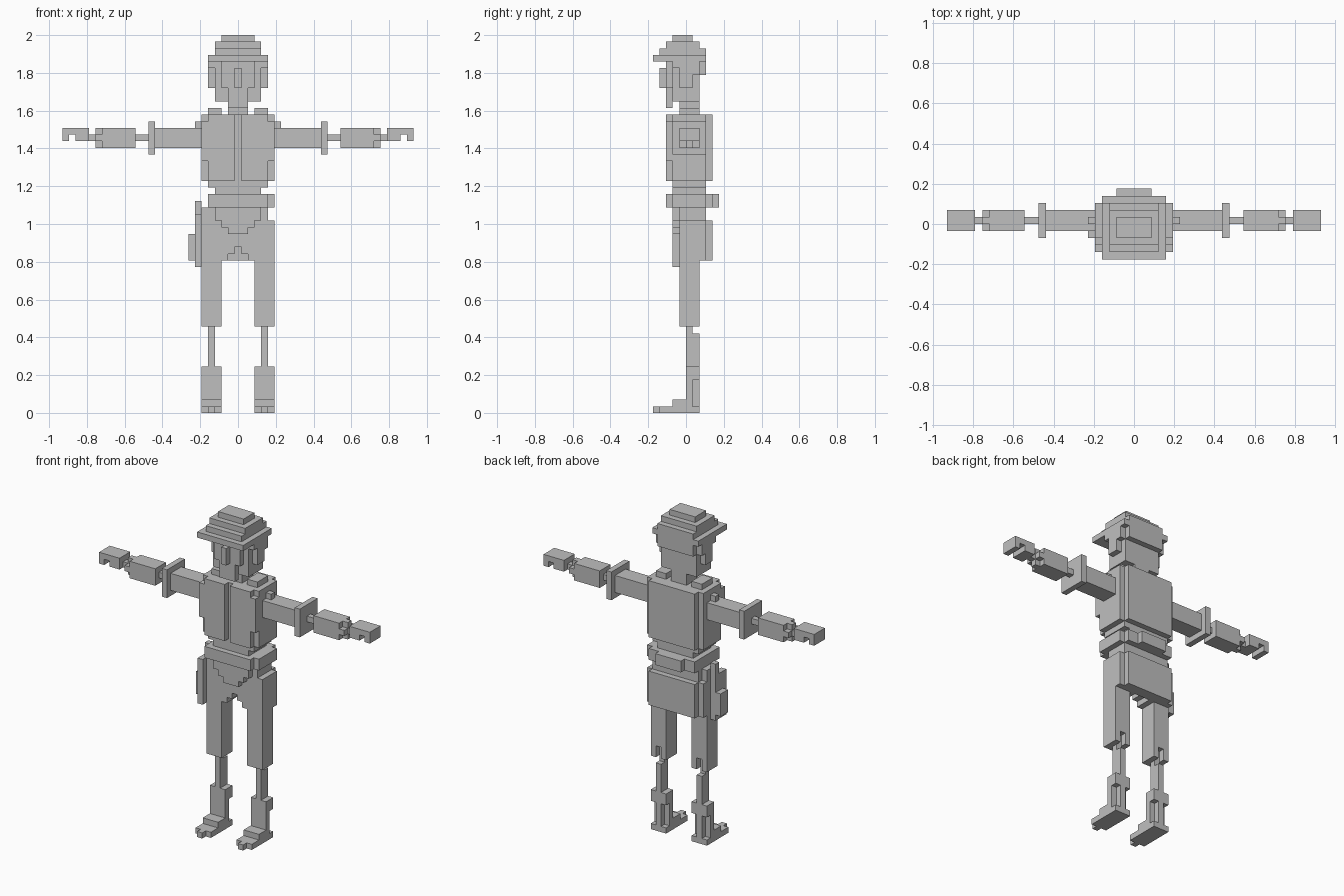
import bpy, bmesh
from math import floor
from mathutils import Vector

if "Cube" in bpy.data.objects:
    bpy.data.objects.remove(bpy.data.objects["Cube"])

V = 2 / 57          # size of one cube
parts, owner = {}, {}

mat = bpy.data.materials.new("plain_grey")
mat.diffuse_color = (0.52, 0.52, 0.52, 1)
mat.use_nodes = True
mat.node_tree.nodes["Principled BSDF"].inputs["Base Color"].default_value = mat.diffuse_color


def box(part, x0, x1, y0, y1, z0, z1, sides=(1,)):
    """Fill cubes; x is in half steps, sides=(1, -1) mirrors the block."""
    for s in sides:
        a, b = sorted((x0 * s, x1 * s))
        name = part if len(sides) == 1 else ("right_" if s < 0 else "left_") + part
        for x in range(floor(a + .5), floor(b + .5)):
            for y in range(y0, y1):
                for z in range(z0, z1):
                    if (x, y, z) not in owner:
                        owner[x, y, z] = name
                        parts.setdefault(name, []).append((x, y, z))


def mid(part, w, y0, y1, z0, z1):
    box(part, -w, w, y0, y1, z0, z1)


def pair(part, *dims):
    box(part, *dims, sides=(1, -1))


# cap with brim
mid("cap", 2.5, -2, 1, 56, 57)
mid("cap", 3.5, -3, 2, 55, 56)
mid("cap", 3.5, -4, 3, 54, 55)
mid("cap", 4.5, -5, 3, 53, 54)
# head, hair, face and neck
mid("head", 3.5, -2, 2, 47, 53)
mid("hair", 3.5, 2, 3, 51, 53)
pair("hair_side", 3.5, 4.5, -1, 2, 51, 53)
pair("hair_side", 3.5, 4.5, -2, -1, 52, 53)
pair("ear", 3.5, 4.5, -1, 1, 49, 51)
mid("face", 2.5, -3, -2, 49, 53)
mid("chin", 1.5, -3, -2, 46, 49)
mid("nose", 0.5, -4, -3, 49, 52)
mid("neck", 1.5, -1, 2, 45, 47)
# torso with jacket panels and back plate
mid("torso", 5.5, -2, 3, 35, 45)
pair("jacket_panel", 0.5, 4.5, -3, -2, 35, 45)
pair("jacket_panel", 4.5, 5.5, -3, -2, 38, 44)
mid("back_plate", 4.5, 3, 4, 35, 45)
pair("shoulder_strap", 2.5, 4.5, -1, 2, 45, 46)
# waist and belt
mid("waist", 4.5, -2, 3, 34, 35)
mid("waist", 3.5, -2, 3, 33, 34)
box("belt", -4.5, 5.5, -2, 3, 31, 33)
mid("belt", 4.5, -3, 4, 31, 33)
mid("back_pouch", 2.5, 4, 5, 31, 33)
# pelvis, with a stepped gap at the front of the crotch
mid("pelvis", 4.5, -1, 3, 29, 31)
mid("pelvis", 5.5, -1, 2, 25, 29)
pair("hip", 0.5, 5.5, -1, 2, 24, 25)
pair("hip", 1.5, 5.5, -1, 2, 23, 24)
mid("seat", 5.5, 2, 3, 23, 29)
mid("seat", 4.5, 3, 4, 23, 29)
for w, z0, z1 in ((3.5, 29, 31), (2.5, 28, 29), (1.5, 27, 28)):
    mid("shirt_tail", w, -2, -1, z0, z1)
# holster on the right hip
box("holster", -6.5, -5.5, -2, 1, 22, 30)
box("holster", -6.5, -5.5, 0, 1, 30, 32)
box("holster", -7.5, -6.5, -1, 1, 23, 27)
box("holster", -5.5, -4.5, -1, 2, 29, 31)
# arms
pair("shoulder", 5.5, 6.5, 0, 1, 43, 44)
pair("upper_arm", 5.5, 12.5, -1, 2, 40, 43)
pair("cuff", 12.5, 13.5, -2, 3, 39, 44)
pair("elbow", 13.5, 15.5, 0, 1, 41, 42)
pair("forearm", 15.5, 20.5, -1, 2, 40, 43)
pair("forearm", 20.5, 21.5, 0, 1, 40, 43)
pair("forearm", 20.5, 21.5, -1, 2, 41, 42)
pair("wrist", 21.5, 22.5, 0, 1, 41, 42)
pair("hand", 22.5, 26.5, -1, 2, 42, 43)
pair("hand", 22.5, 24.5, -1, 2, 41, 42)
pair("hand", 25.5, 26.5, -1, 2, 41, 42)
# legs
pair("thigh", 2.5, 5.5, -1, 2, 15, 23)
pair("thigh", 2.5, 5.5, -1, 1, 13, 15)
pair("thigh", 2.5, 3.5, 1, 2, 13, 15)
pair("thigh", 4.5, 5.5, 1, 2, 13, 15)
pair("calf", 3.5, 4.5, 0, 1, 7, 13)
pair("calf", 3.5, 4.5, 1, 2, 7, 12)
pair("boot", 2.5, 5.5, 0, 1, 0, 7)
pair("boot", 2.5, 5.5, 1, 2, 5, 7)
pair("boot", 3.5, 4.5, 1, 2, 1, 5)
pair("boot", 2.5, 5.5, 1, 2, 0, 1)
pair("foot", 2.5, 5.5, -2, 0, 0, 2)
pair("foot", 2.5, 5.5, -4, -2, 0, 1)
pair("toe", 3.5, 4.5, -5, -4, 0, 1)

# turn the cubes of each part into an outer skin with merged flat faces
for name, cells in parts.items():
    bm = bmesh.new()
    for c in cells:
        for axis in range(3):
            for s in (-1, 1):
                n = list(c)
                n[axis] += s
                if tuple(n) in owner:
                    continue
                u, w = (axis + 1) % 3, (axis + 2) % 3
                corners = []
                for du, dw in ((-.5, -.5), (.5, -.5), (.5, .5), (-.5, .5))[::s]:
                    p = Vector((c[0], c[1] + .5, c[2] + .5))
                    p[axis] += s * .5
                    p[u] += du
                    p[w] += dw
                    corners.append(bm.verts.new(p * V))
                bm.faces.new(corners)
    bmesh.ops.remove_doubles(bm, verts=bm.verts[:], dist=V * .01)
    bmesh.ops.dissolve_limit(bm, angle_limit=.01, verts=bm.verts[:], edges=bm.edges[:])
    me = bpy.data.meshes.new(name)
    bm.to_mesh(me)
    bm.free()
    me.materials.append(mat)
    bpy.context.collection.objects.link(bpy.data.objects.new(name, me))
